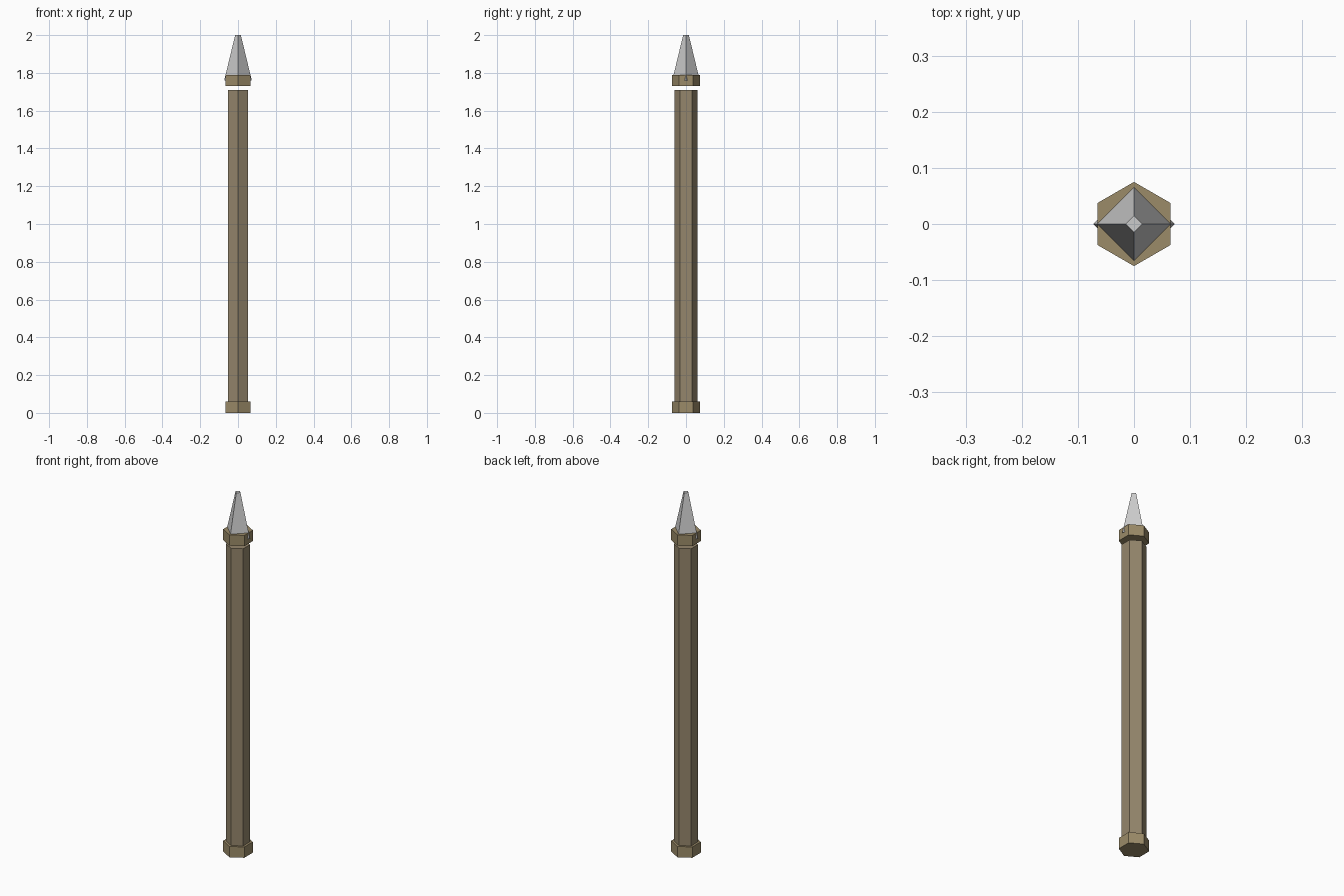
import bpy, math

if "Cube" in bpy.data.objects:
    bpy.data.objects.remove(bpy.data.objects["Cube"])


def material(name, rgb):
    m = bpy.data.materials.new(name)
    m.diffuse_color = (*rgb, 1)
    m.use_nodes = True
    m.node_tree.nodes["Principled BSDF"].inputs["Base Color"].default_value = m.diffuse_color
    return m


def prism(name, sides, r_bottom, r_top, z0, z1, turn=0.0, mat=None):
    """Flat-sided capped prism or frustum standing from z0 to z1."""
    bpy.ops.mesh.primitive_cone_add(vertices=sides, radius1=r_bottom, radius2=r_top,
                                    depth=z1 - z0, location=(0, 0, (z0 + z1) / 2),
                                    rotation=(0, 0, turn))
    ob = bpy.context.object
    ob.name = ob.data.name = name
    if mat:
        ob.data.materials.append(mat)
    return ob


wood = material("shaft_wood", (0.30, 0.24, 0.15))
trim = material("collar_wood", (0.33, 0.26, 0.14))

# Hexagonal shaft, stopping just short of the upper collar
prism("shaft", 6, 0.061, 0.061, 0.03, 1.71, mat=wood)

# Hexagonal collars at both ends
for name, z in (("bottom_collar", 0.0), ("top_collar", 1.73)):
    prism(name, 6, 0.075, 0.075, z, z + 0.06, mat=trim)

# Blunt four-sided spike, its corners poking through the collar flats
prism("spike", 4, 0.073, 0.015, 1.76, 2.0)
